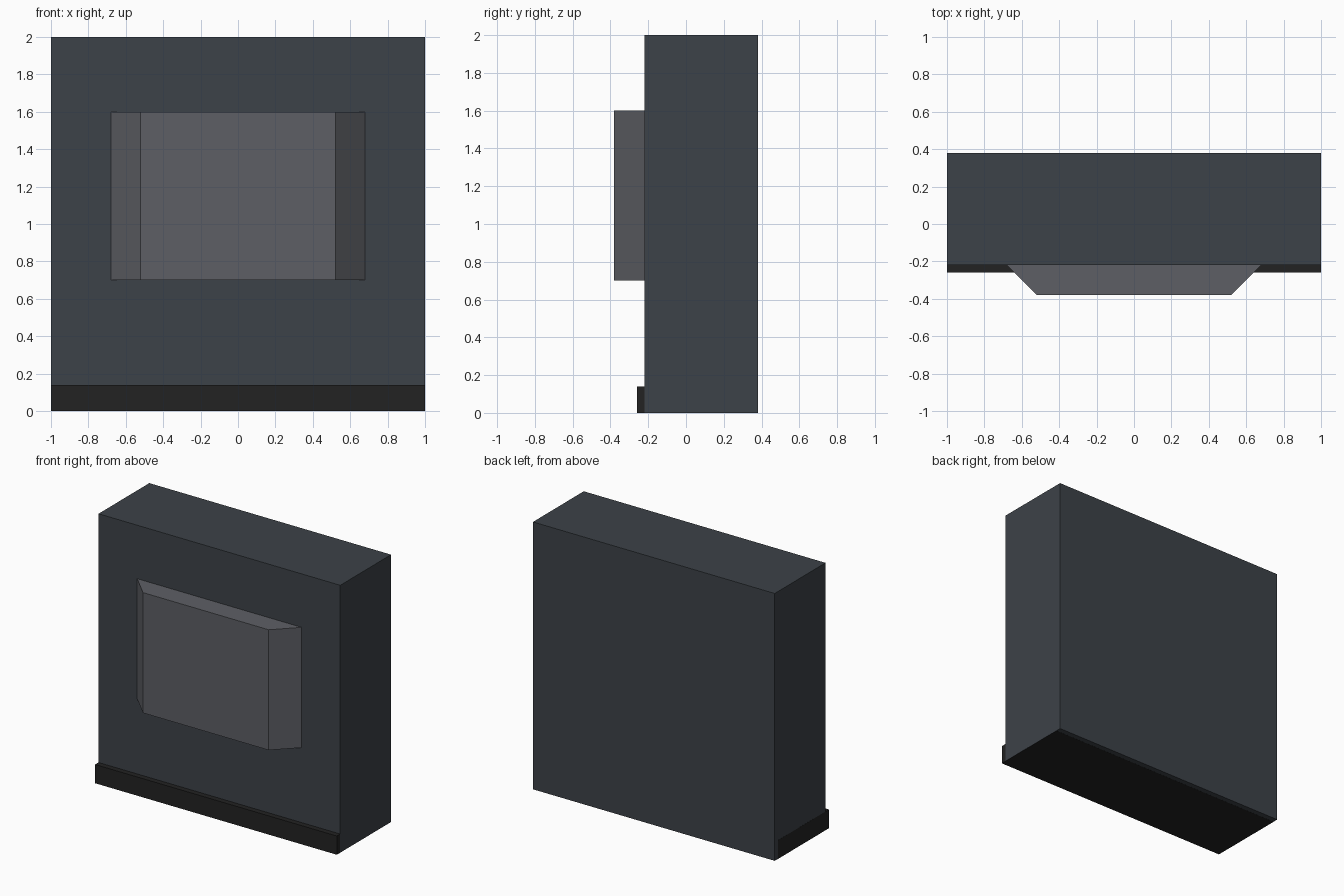
import bpy
import bmesh

if "Cube" in bpy.data.objects:
    bpy.data.objects.remove(bpy.data.objects["Cube"])


def material(name, color):
    m = bpy.data.materials.new(name)
    m.diffuse_color = (*color, 1)
    m.use_nodes = True
    m.node_tree.nodes["Principled BSDF"].inputs["Base Color"].default_value = m.diffuse_color
    return m


def prism(name, outline, z0, z1, mat):
    """Extrude an (x, y) outline from z0 up to z1."""
    bm = bmesh.new()
    face = bm.faces.new([bm.verts.new((x, y, z0)) for x, y in outline])
    top = bmesh.ops.extrude_face_region(bm, geom=[face])["geom"]
    verts = [g for g in top if isinstance(g, bmesh.types.BMVert)]
    bmesh.ops.translate(bm, vec=(0, 0, z1 - z0), verts=verts)
    bmesh.ops.recalc_face_normals(bm, faces=bm.faces)
    mesh = bpy.data.meshes.new(name)
    bm.to_mesh(mesh)
    bm.free()
    mesh.materials.append(mat)
    obj = bpy.data.objects.new(name, mesh)
    bpy.context.collection.objects.link(obj)
    return obj


def rect(x0, x1, y0, y1):
    return [(x0, y0), (x1, y0), (x1, y1), (x0, y1)]


slate = material("slate", (0.046, 0.054, 0.065))
grey = material("grey", (0.11, 0.114, 0.13))
black = material("black", (0.016, 0.016, 0.016))

# Wall slab
prism("wall", rect(-1, 1, -0.22, 0.38), 0.0005, 2, slate)

# Raised panel with slanted sides
prism("raised_panel", [(-0.68, -0.22), (-0.52, -0.38), (0.52, -0.38), (0.68, -0.22)],
      0.7, 1.6, grey)

# Plinth sitting forward of the wall, nudged sideways to avoid coincident faces
prism("plinth", rect(-1.0005, 0.9995, -0.26, 0.34), 0, 0.14, black)
